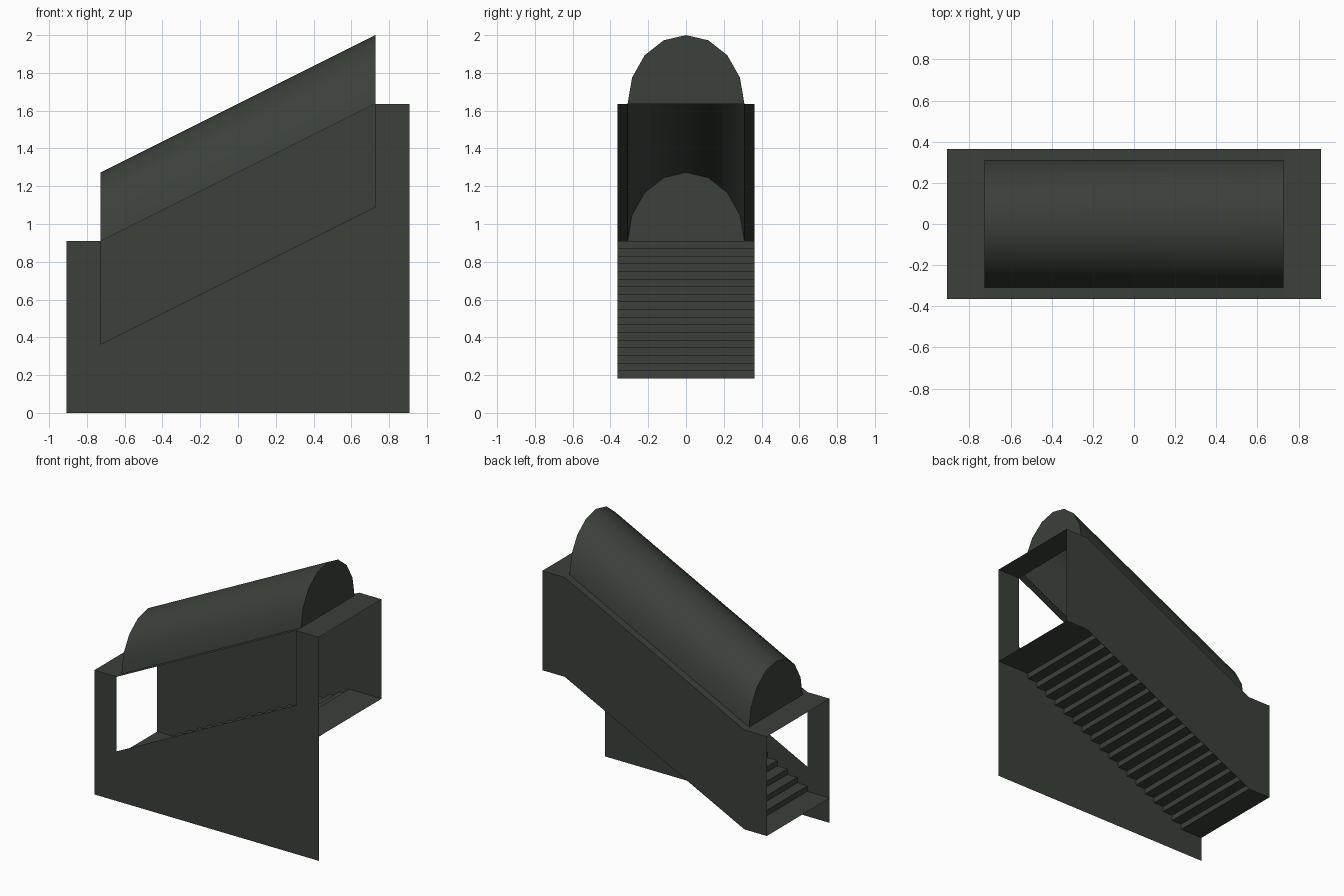
import bpy, math

if "Cube" in bpy.data.objects:
    bpy.data.objects.remove(bpy.data.objects["Cube"])

U = 2 / 11                      # the model sits on a grid of this size
XE, XS, YW = 5 * U, 4 * U, 2 * U   # outer end, slope end, half width
RISE = 4 * U                    # climb of the slope
FLOOR, ROOF = U, 5 * U          # floor and eaves height at the low end
VW, VH = 1.7 * U, 2 * U         # vault half width and height

mat = bpy.data.materials.new("dark green grey")
mat.diffuse_color = (0.043, 0.052, 0.042, 1)
mat.use_nodes = True
mat.node_tree.nodes["Principled BSDF"].inputs["Base Color"].default_value = mat.diffuse_color


def add(name, verts, faces):
    mesh = bpy.data.meshes.new(name)
    mesh.from_pydata(verts, [], faces)
    mesh.materials.append(mat)
    obj = bpy.data.objects.new(name, mesh)
    bpy.context.collection.objects.link(obj)
    return obj


def panel(name, outline, y):
    """Flat upright sheet from an xz outline."""
    return add(name, [(x, y, z) for x, z in outline], [range(len(outline))])


def strip(name, path, y0, y1):
    """Sheet made by sweeping an xz path from y0 to y1."""
    n = len(path)
    verts = [(x, y, z) for y in (y0, y1) for x, z in path]
    return add(name, verts, [(i, i + 1, n + i + 1, n + i) for i in range(n - 1)])


# Front wall reaches the ground and has a slanted window open up to the roof
panel("front_wall", [(-XE, 0), (XE, 0), (XE, ROOF + RISE), (XS, ROOF + RISE),
                     (XS, 2 * U + RISE), (-XS, 2 * U), (-XS, ROOF), (-XE, ROOF)], -YW)

# Back wall follows the stairs
panel("back_wall", [(-XE, ROOF), (-XS, ROOF), (XS, ROOF + RISE), (XE, ROOF + RISE),
                    (XE, FLOOR + RISE), (XS, FLOOR + RISE), (-XS, FLOOR), (-XE, FLOOR)], YW)

# Landings and stairs
STEPS = 18
path = [(-XE, FLOOR), (-XS, FLOOR)]
for i in range(STEPS):
    z = FLOOR + RISE * (i + 1) / STEPS
    path += [(-XS + 2 * XS * i / STEPS, z), (-XS + 2 * XS * (i + 1) / STEPS, z)]
path.append((XE, FLOOR + RISE))
strip("stairs", path, -YW, YW)

# Flat roof over each landing and slanted eaves beside the vault
strip("lower_roof", [(-XE, ROOF), (-XS, ROOF)], -YW, YW)
strip("upper_roof", [(XS, ROOF + RISE), (XE, ROOF + RISE)], -YW, YW)
slope = [(-XS, ROOF), (XS, ROOF + RISE)]
strip("front_eave", slope, -YW, -VW)
strip("back_eave", slope, VW, YW)

# Barrel vault, open underneath, with closed ends
SEG = 8
arc = [(-VW * math.cos(math.pi * i / SEG), VH * math.sin(math.pi * i / SEG))
       for i in range(SEG + 1)]
n = len(arc)
verts = [(x, y, z + h) for x, z in slope for y, h in arc]
vault = add("vault", verts, [(i, n + i, n + i + 1, i + 1) for i in range(SEG)])
for p in vault.data.polygons:
    p.use_smooth = True
for name, (x, z), step in (("lower_vault_end", slope[0], 1), ("upper_vault_end", slope[1], -1)):
    add(name, [(x, y, z + h) for y, h in arc[::step]], [range(n)])
